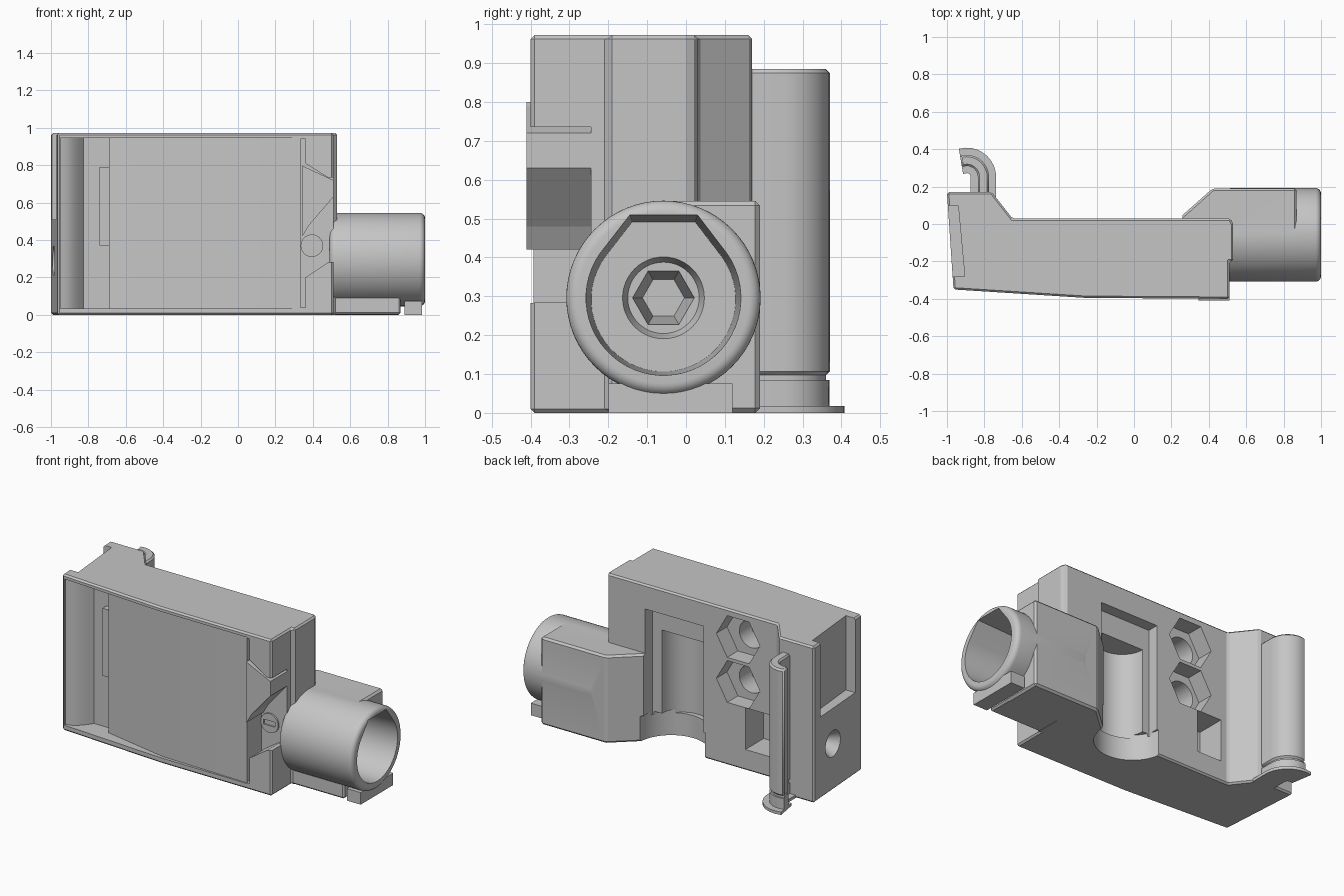
import bpy, bmesh
from math import sin, cos, radians
from mathutils import Vector

if "Cube" in bpy.data.objects:
    bpy.data.objects.remove(bpy.data.objects["Cube"])

GREY = (0.56, 0.56, 0.56, 1)
grey = bpy.data.materials.new("plain grey")
grey.use_nodes = True
grey.diffuse_color = GREY
grey.node_tree.nodes["Principled BSDF"].inputs["Base Color"].default_value = GREY

# Each axis maps profile coordinates (a, b) and depth d to a point
PLACE = {"x": lambda a, b, d: (d, a, b),
         "y": lambda a, b, d: (a, d, b),
         "z": lambda a, b, d: (a, b, d)}


def prism(name, profile, axis, lo, hi, taper=1.0):
    """Extrude a profile along an axis; taper scales the far end."""
    mid = sum((Vector(p) for p in profile), Vector((0, 0))) / len(profile)
    far = [mid + (Vector(p) - mid) * taper for p in profile]
    bm = bmesh.new()
    near_v = [bm.verts.new(PLACE[axis](a, b, lo)) for a, b in profile]
    far_v = [bm.verts.new(PLACE[axis](a, b, hi)) for a, b in far]
    n = len(profile)
    bm.faces.new(near_v)
    bm.faces.new(far_v)
    for i in range(n):
        j = (i + 1) % n
        bm.faces.new((near_v[i], near_v[j], far_v[j], far_v[i]))
    bmesh.ops.recalc_face_normals(bm, faces=bm.faces)
    mesh = bpy.data.meshes.new(name)
    bm.to_mesh(mesh)
    bm.free()
    mesh.materials.append(grey)
    obj = bpy.data.objects.new(name, mesh)
    bpy.context.collection.objects.link(obj)
    return obj


def ring(a, b, r, n=48, start=0, end=360):
    full = end - start == 360
    step = (end - start) / (n if full else n - 1)
    return [(a + r * cos(radians(start + i * step)),
             b + r * sin(radians(start + i * step))) for i in range(n)]


def rect(a0, b0, a1, b1):
    return [(a0, b0), (a1, b0), (a1, b1), (a0, b1)]


def apply(obj, mod):
    bpy.context.view_layer.objects.active = obj
    bpy.ops.object.modifier_apply(modifier=mod.name)


def bevel(obj, width, segments=1):
    mod = obj.modifiers.new("bevel", "BEVEL")
    mod.width, mod.segments = width, segments
    mod.limit_method, mod.angle_limit = "ANGLE", radians(40)
    apply(obj, mod)
    return obj


def combine(obj, tool, operation="DIFFERENCE"):
    mod = obj.modifiers.new("combine", "BOOLEAN")
    mod.object, mod.operation, mod.solver = tool, operation, "EXACT"
    apply(obj, mod)
    bpy.data.objects.remove(tool)


def smooth(obj):
    bpy.ops.object.select_all(action="DESELECT")
    obj.select_set(True)
    bpy.context.view_layer.objects.active = obj
    bpy.ops.object.shade_smooth_by_angle(angle=radians(18))


# Main case with angled rear end
case = bevel(prism("case", [
    (-1, .17), (-.76, .17), (-.65, .03), (.515, .03), (.53, 0), (.53, -.2),
    (.51, -.2), (.51, -.4), (-.26, -.395), (-.965, -.35)], "z", 0, .972), .012)

# Front cavity with a curved lip, leaving the large door raised inside it
combine(case, prism("cavity", [
    (-.95, -.5), (-.95, -.338), (-.915, -.328), (-.88, -.305), (-.85, -.27), (-.825, -.236),
    (-.69, -.236), (-.69, -.29), (-.26, -.375), (.34, -.392), (.34, -.5)], "z", .035, .945))
combine(case, prism("latch_bay", [
    (.335, .94), (.36, .94), (.36, .81), (.48, .735), (.6, .735), (.6, .295),
    (.48, .28), (.36, .2), (.36, .04), (.335, .04)], "y", -.5, -.245))

# Side nozzle, its housing and base
Y, Z = -.058, .296
barrel = bevel(prism("barrel", ring(Y, Z, .25, 64), "x", .49, 1), .03, 6)
housing = bevel(prism("housing", [
    (.24, 0), (.24, .03), (.42, .19), (.87, .19), (.87, Y), (.5, Y), (.5, 0)], "z", 0, .545), .012)
base = bevel(prism("base", rect(.48, -.2, .87, .188), "z", .002, .1), .01)
foot = prism("foot", rect(.89, -.2, .985, .12), "z", 0, .075)
for part in (housing, base, barrel, foot):
    combine(case, part, "UNION")

# Keyed bore, stepped down to a tapered hexagonal socket
keyed = ring(Y, Z, .2, 40, 145, 395) + [(.03, .51), (-.145, .51)]
combine(case, prism("bore", keyed, "x", 1.02, .64, .93))
combine(case, prism("bore_step", ring(Y, Z, .112), "x", .66, .6, .82))
combine(case, prism("hex_socket", ring(Y, Z, .083, 6), "x", .62, .46, .65))

# Rear channel with rounded groove and curved lower opening
combine(case, prism("channel", rect(-.14, .14, .26, .82), "y", -.04, .3))
combine(case, prism("groove", ring(.05, -.04, .145), "z", .14, .68))
combine(case, prism("lower_opening", ring(.06, .06, .215), "z", -.1, .16))

# Two rear hexagonal pockets with round holes, and a square pocket
for z in (.8, .52):
    combine(case, prism("pocket", ring(-.38, z, .15, 6), "y", -.075, .1))
    combine(case, prism("pocket_hole", ring(-.4, z, .085), "y", -.19, .1))
combine(case, prism("square_pocket", rect(-.6, .13, -.43, .39), "y", -.15, .1))

# End slot open to the top, and a conical end hole
combine(case, prism("end_slot", [(-1.1, .1), (-.94, .1), (-.905, -.28), (-1.1, -.28)], "z", .51, 1.1))
combine(case, prism("end_hole", ring(-.04, .29, .1), "x", -1.02, -.88, .2))
smooth(case)

# Latch wedge, dial and door tab in the front
prism("latch_wedge", [(.345, .8), (.36, .79), (.51, .72), (.51, .63), (.38, .48), (.345, .42)],
      "y", -.41, -.235)
dial = prism("latch_dial", ring(.395, .37, .06, 32), "y", -.255, -.235)
combine(dial, prism("dial_slot", rect(.355, .355, .435, .385), "y", -.3, -.247))
smooth(dial)
prism("door_tab", rect(-.74, .37, -.685, .79), "y", -.275, -.22)


# Curved rear hook: one bent outline at several widths
def hook(name, half, lo, hi):
    path = [(-.805, .14)] + ring(-.895, .25, .09, 9, 0, 90) + [(-.925, .335)]
    pts = [Vector(p) for p in path]
    left, right = [], []
    for i, p in enumerate(pts):
        t = (pts[min(i + 1, len(pts) - 1)] - pts[max(i - 1, 0)]).normalized()
        side = Vector((-t.y, t.x)) * half
        left.append(p + side)
        right.append(p - side)
    outline = [tuple(p) for p in left + right[::-1]]
    obj = prism(name, outline, "z", lo, hi)
    smooth(obj)
    return obj


bevel(hook("hook_bar", .03, .097, .885), .01)
hook("hook_neck", .02, .08, .1)
hook("hook_collar", .029, .015, .085)
hook("hook_flange", .068, 0, .018)
